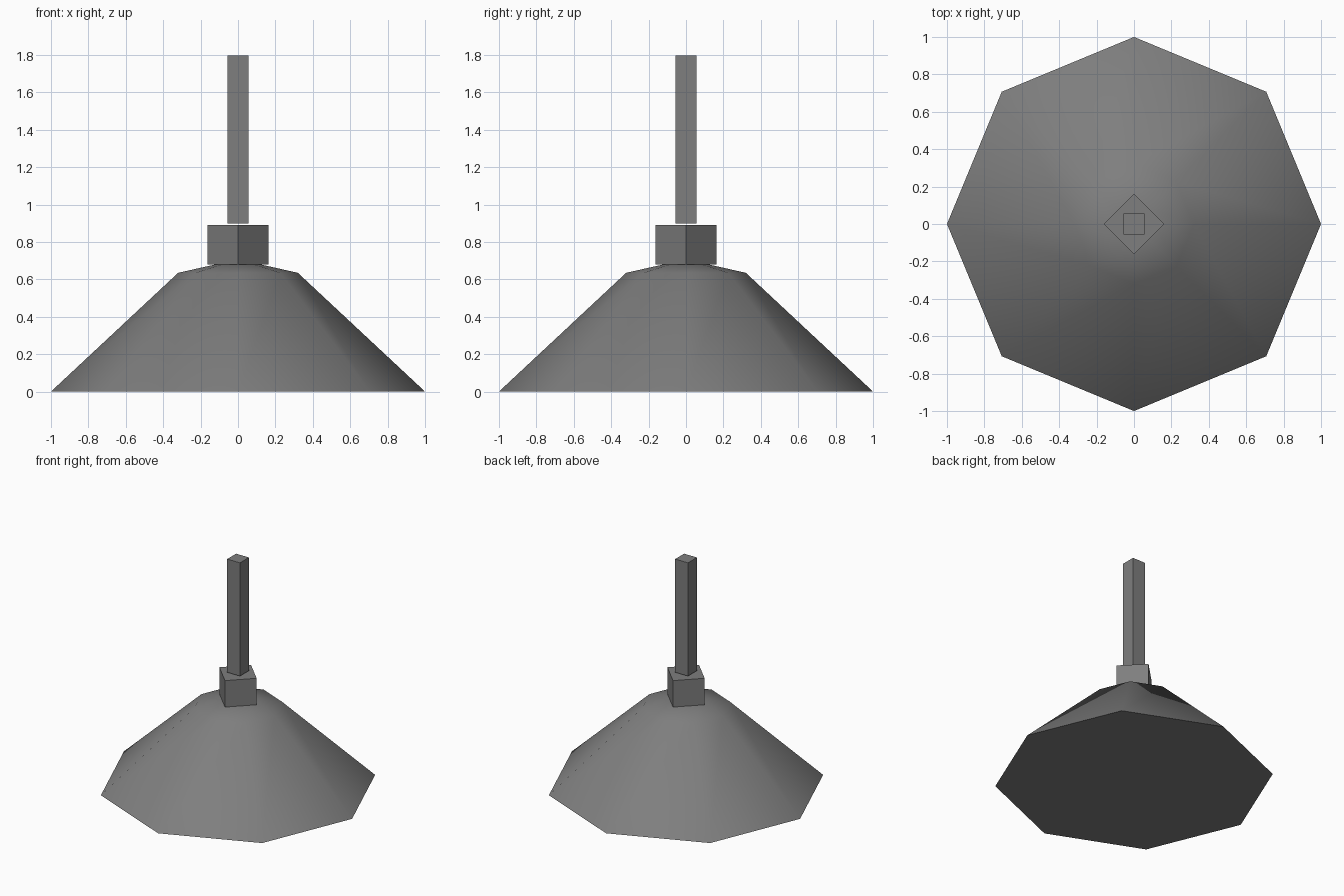
import bpy, bmesh, math

if "Cube" in bpy.data.objects:
    bpy.data.objects.remove(bpy.data.objects["Cube"])

# Dark grey finish shared by all parts
grey = bpy.data.materials.new("dark_grey")
grey.diffuse_color = (0.21, 0.21, 0.21, 1.0)
grey.use_nodes = True
grey.node_tree.nodes["Principled BSDF"].inputs["Base Color"].default_value = grey.diffuse_color


def loft(name, sides, rings, turn=0.0, smooth=False):
    """Closed solid through rings of (radius, z), capped at both ends."""
    bm = bmesh.new()
    loops = []
    for r, z in rings:
        loops.append([bm.verts.new((r * math.cos(turn + 2 * math.pi * i / sides),
                                    r * math.sin(turn + 2 * math.pi * i / sides), z))
                      for i in range(sides)])
    for a, b in zip(loops, loops[1:]):
        for i in range(sides):
            j = (i + 1) % sides
            bm.faces.new((a[i], a[j], b[j], b[i]))
    bm.faces.new(loops[0][::-1])
    bm.faces.new(loops[-1])
    mesh = bpy.data.meshes.new(name)
    bm.to_mesh(mesh)
    bm.free()
    mesh.materials.append(grey)
    obj = bpy.data.objects.new(name, mesh)
    bpy.context.collection.objects.link(obj)
    if smooth:
        bpy.ops.object.select_all(action='DESELECT')
        obj.select_set(True)
        bpy.context.view_layer.objects.active = obj
        bpy.ops.object.shade_smooth_by_angle(angle=math.radians(60))
    return obj


# Eight-sided shade with a shallow crown and closed underside
loft("shade", 8, [(1.0, 0.0), (0.32, 0.635), (0.12, 0.68)], smooth=True)

# Square collar, turned corner to the front
loft("collar", 4, [(0.163, 0.68), (0.163, 0.89)])

# Slim square stem, flat to the front
half = 0.056
loft("stem", 4, [(half * math.sqrt(2), 0.90), (half * math.sqrt(2), 1.797)], turn=math.pi / 4)
